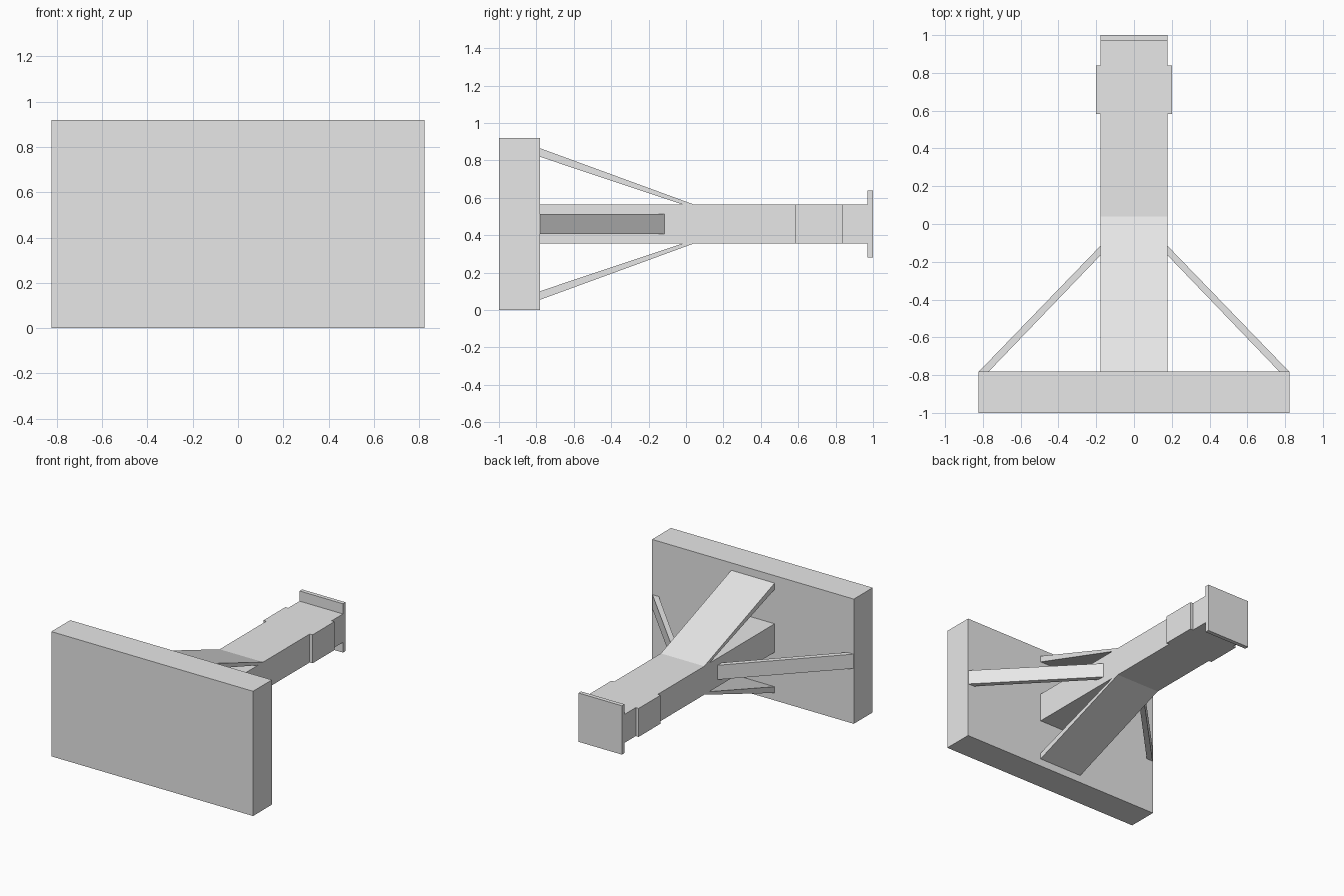
import bpy
import bmesh
from mathutils import Vector

cube = bpy.data.objects.get("Cube")
if cube:
    bpy.data.objects.remove(cube, do_unlink=True)

grey = bpy.data.materials.new("plain_grey")
grey.use_nodes = True
grey.diffuse_color = (0.8, 0.8, 0.8, 1)
grey.node_tree.nodes["Principled BSDF"].inputs["Base Color"].default_value = (0.8, 0.8, 0.8, 1)

MID = 0.46       # height of the beam's centre line
HALF = 0.177     # half width of the beam


def prism(name, profile, extrude):
    """Extrude a closed planar profile into a flat-shaded solid."""
    bm = bmesh.new()
    face = bm.faces.new([bm.verts.new(p) for p in profile])
    ext = bmesh.ops.extrude_face_region(bm, geom=[face], use_keep_orig=True)
    moved = [v for v in ext["geom"] if isinstance(v, bmesh.types.BMVert)]
    bmesh.ops.translate(bm, verts=moved, vec=Vector(extrude))
    bmesh.ops.recalc_face_normals(bm, faces=bm.faces)
    mesh = bpy.data.meshes.new(name)
    bm.to_mesh(mesh)
    bm.free()
    mesh.materials.append(grey)
    obj = bpy.data.objects.new(name, mesh)
    bpy.context.collection.objects.link(obj)
    return obj


def block(name, half_x, y0, y1, half_z):
    """Box centred on the beam's axis."""
    corners = [(-half_x, y0), (half_x, y0), (half_x, y1), (-half_x, y1)]
    return prism(name, [(x, y, MID - half_z) for x, y in corners], (0, 0, 2 * half_z))


# Front panel, beam, collar and rear flange along one axis
block("front_panel", 0.823, -1.0, -0.78, MID)
block("main_beam", HALF, -0.78, 0.97, 0.105)
block("beam_collar", 0.2, 0.583, 0.838, 0.105)
block("rear_flange", HALF, 0.97, 1.0, 0.18)

# Wide braces above and below the beam
brace = [(-0.78, 0.405), (-0.78, 0.359), (-0.02, 0.105), (0.04, 0.105)]
for name, side in (("upper_brace", 1), ("lower_brace", -1)):
    prism(name, [(-HALF, y, MID + side * h) for y, h in brace], (2 * HALF, 0, 0))

# Narrow braces at the left and right of the beam
strut = [(HALF, -0.115), (HALF, -0.165), (0.768, -0.78), (0.82, -0.78)]
for name, side in (("left_strut", 1), ("right_strut", -1)):
    prism(name, [(side * x, y, MID - 0.053) for x, y in strut], (0, 0, 0.106))
